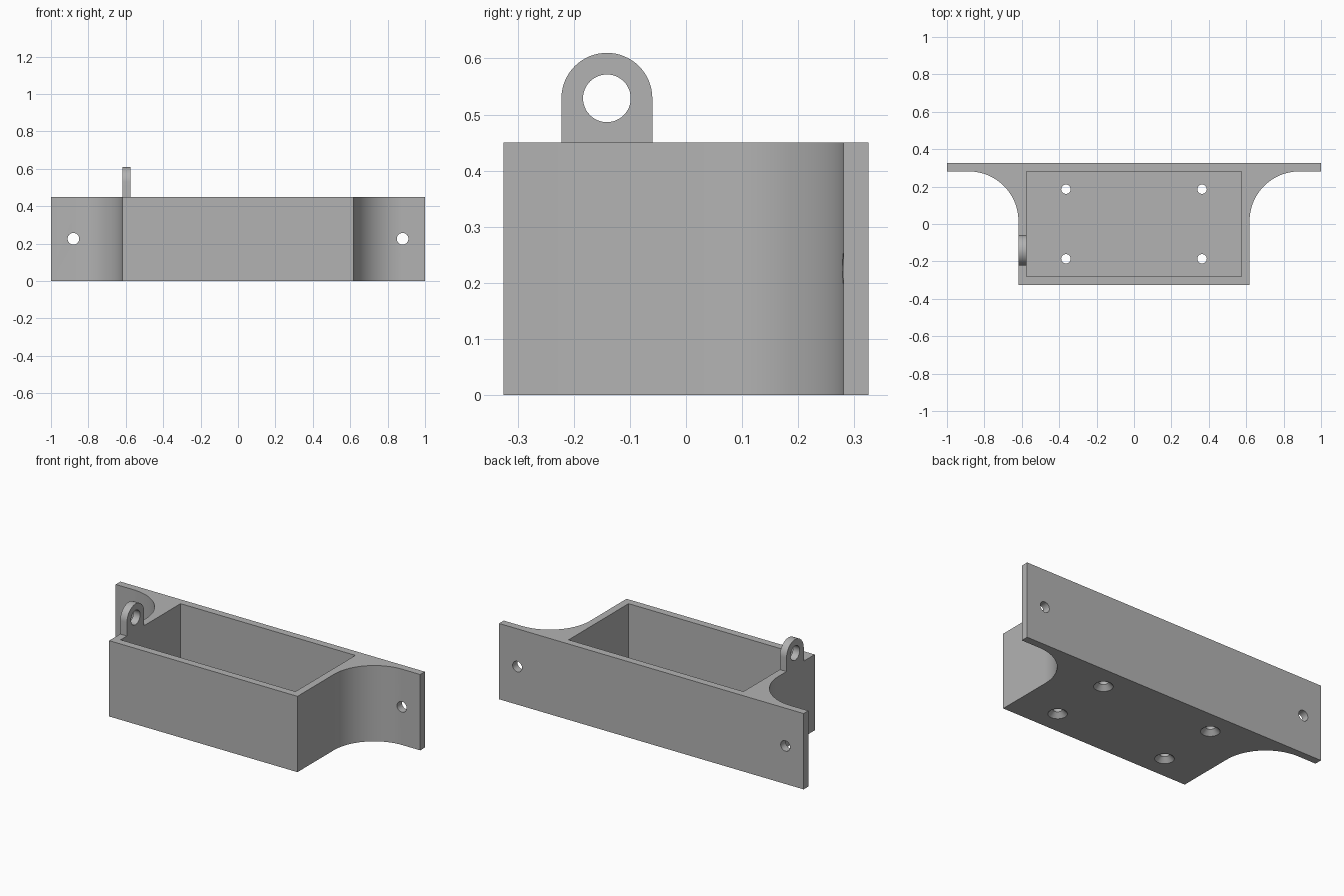
import bpy, bmesh
from math import pi, cos, sin
from mathutils import Matrix, Vector

cube = bpy.data.objects.get("Cube")
if cube:
    bpy.data.objects.remove(cube, do_unlink=True)

# Main dimensions
HEIGHT, DEPTH, WALL = 0.45, 0.325, 0.044
BOX_X, FILLET = 0.618, 0.265
FLANGE_Y = DEPTH - WALL

grey = bpy.data.materials.new("light_grey")
grey.use_nodes = True
GREY = (0.45, 0.45, 0.45, 1)
grey.diffuse_color = GREY
grey.node_tree.nodes["Principled BSDF"].inputs["Base Color"].default_value = GREY


def add_object(name, bm):
    bmesh.ops.recalc_face_normals(bm, faces=bm.faces)
    mesh = bpy.data.meshes.new(name)
    bm.to_mesh(mesh)
    bm.free()
    mesh.materials.append(grey)
    obj = bpy.data.objects.new(name, mesh)
    bpy.context.collection.objects.link(obj)
    return obj


def extrude(name, points, offset):
    """Extrude a flat outline of 3D points along an offset."""
    bm = bmesh.new()
    face = bm.faces.new([bm.verts.new(p) for p in points])
    res = bmesh.ops.extrude_face_region(bm, geom=[face], use_keep_orig=True)
    moved = [g for g in res["geom"] if isinstance(g, bmesh.types.BMVert)]
    bmesh.ops.translate(bm, verts=moved, vec=Vector(offset))
    return add_object(name, bm)


def cone(name, center, r1, r2, length, axis="Z"):
    bm = bmesh.new()
    turn = {"X": Matrix.Rotation(pi / 2, 4, "Y"),
            "Y": Matrix.Rotation(pi / 2, 4, "X"), "Z": Matrix()}[axis]
    bmesh.ops.create_cone(bm, cap_ends=True, segments=48, radius1=r1, radius2=r2,
                          depth=length, matrix=Matrix.Translation(center) @ turn)
    return add_object(name, bm)


def cut(target, cutters):
    """Subtract the cutters, bake the result and remove the cutters."""
    for c in cutters:
        c.hide_render = True
        mod = target.modifiers.new(c.name, "BOOLEAN")
        mod.operation, mod.solver, mod.object = "DIFFERENCE", "EXACT", c
    graph = bpy.context.evaluated_depsgraph_get()
    mesh = bpy.data.meshes.new_from_object(target.evaluated_get(graph))
    target.modifiers.clear()
    target.data = mesh
    for c in cutters:
        bpy.data.objects.remove(c, do_unlink=True)


def smooth(obj):
    bpy.ops.object.select_all(action="DESELECT")
    obj.select_set(True)
    bpy.context.view_layer.objects.active = obj
    bpy.ops.object.shade_smooth_by_angle(angle=0.5)


# Tray with rear mounting flanges blended in by concave fillets
STEPS = 32
right = [(BOX_X, -DEPTH)]
for i in range(STEPS + 1):
    a = pi - i / STEPS * pi / 2
    right.append((BOX_X + FILLET + FILLET * cos(a),
                  FLANGE_Y - FILLET + FILLET * sin(a)))
right += [(1, FLANGE_Y), (1, DEPTH)]
outline = right + [(-x, y) for x, y in reversed(right)]
tray = extrude("mounting_tray", [(x, y, 0) for x, y in outline], (0, 0, HEIGHT))

# Open cavity
ix, iy = BOX_X - WALL, DEPTH - WALL
cutters = [extrude("cavity_cutter", [(-ix, -iy, WALL), (ix, -iy, WALL),
                                     (ix, iy, WALL), (-ix, iy, WALL)], (0, 0, HEIGHT))]
for sx in (-1, 1):
    # Flange screw holes
    cutters.append(cone("flange_hole_cutter", (sx * 0.88, DEPTH, 0.226),
                        0.031, 0.031, 0.2, "Y"))
    # Countersunk floor screw holes
    for sy in (-1, 1):
        x, y = sx * 0.364, sy * 0.186
        cutters.append(cone("floor_hole_cutter", (x, y, 0), 0.025, 0.025, 0.2))
        cutters.append(cone("countersink_cutter", (x, y, 0.01), 0.058, 0.025, 0.033))
cut(tray, cutters)
smooth(tray)

# Hanging lug standing on the right wall
LUG_Y, LUG_Z, LUG_R = -0.141, 0.529, 0.081
arch = [(-BOX_X, LUG_Y + LUG_R, HEIGHT)]
arch += [(-BOX_X, LUG_Y + LUG_R * cos(i * pi / STEPS), LUG_Z + LUG_R * sin(i * pi / STEPS))
         for i in range(STEPS + 1)]
arch.append((-BOX_X, LUG_Y - LUG_R, HEIGHT))
lug = extrude("hanging_lug", arch, (WALL, 0, 0))
cut(lug, [cone("lug_hole_cutter", (-BOX_X, LUG_Y, LUG_Z), 0.0425, 0.0425, 0.2, "X")])
smooth(lug)
